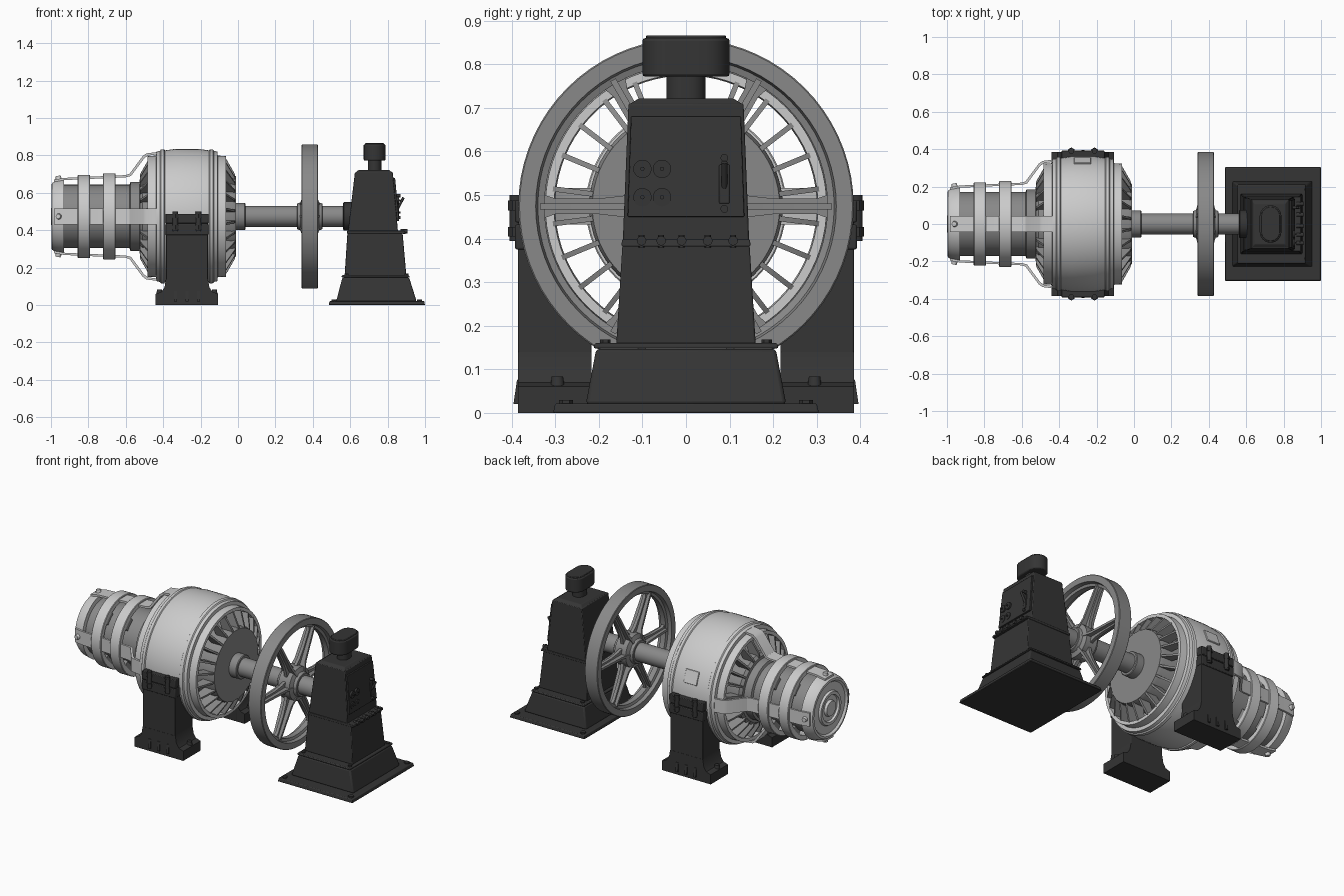
import bpy, bmesh, math
from mathutils import Vector

if "Cube" in bpy.data.objects:
    bpy.data.objects.remove(bpy.data.objects["Cube"])

AX = 0.474            # height of the shaft axis
ORI = (0, 0, AX)


def material(name, v):
    m = bpy.data.materials.new(name)
    m.diffuse_color = (v, v, v, 1)
    m.use_nodes = True
    m.node_tree.nodes["Principled BSDF"].inputs["Base Color"].default_value = m.diffuse_color
    return m


DARK, MID, LIGHT = material("cast_iron", 0.035), material("steel", 0.25), material("painted", 0.55)


def finish(name, bm, mat, loc=(0, 0, 0), rot=0, bevel=0):
    bmesh.ops.remove_doubles(bm, verts=bm.verts, dist=1e-5)
    bmesh.ops.recalc_face_normals(bm, faces=bm.faces)
    me = bpy.data.meshes.new(name)
    bm.to_mesh(me)
    bm.free()
    me.materials.append(mat)
    ob = bpy.data.objects.new(name, me)
    bpy.context.collection.objects.link(ob)
    ob.location, ob.rotation_euler = loc, (rot, 0, 0)
    if bevel:
        b = ob.modifiers.new("bevel", 'BEVEL')
        b.width, b.segments = bevel, 2
    bpy.ops.object.select_all(action='DESELECT')
    bpy.context.view_layer.objects.active = ob
    ob.select_set(True)
    bpy.ops.object.shade_smooth_by_angle(angle=math.radians(32))
    return ob


def lathe(name, prof, mat, closed=False, n=64):
    """Revolve (x, radius) points around the shaft axis."""
    bm = bmesh.new()
    rings = [[bm.verts.new((x, r * math.cos(math.tau * i / n), r * math.sin(math.tau * i / n)))
              for i in range(n)] for x, r in prof]
    pairs = list(zip(rings, rings[1:])) + ([(rings[-1], rings[0])] if closed else [])
    for a, b in pairs:
        for i in range(n):
            j = (i + 1) % n
            bm.faces.new((a[i], a[j], b[j], b[i]))
    if not closed:
        bm.faces.new(rings[0])
        bm.faces.new(rings[-1])
    return finish(name, bm, mat, ORI)


def prism(name, pts, axis, lo, hi, mat, **kw):
    """Extrude a 2D outline along x (pts = y,z), y (pts = x,z) or z (pts = x,y)."""
    def put(p, d):
        return {'x': (d, p[0], p[1]), 'y': (p[0], d, p[1]), 'z': (p[0], p[1], d)}[axis]
    bm = bmesh.new()
    a = [bm.verts.new(put(p, lo)) for p in pts]
    b = [bm.verts.new(put(p, hi)) for p in pts]
    bm.faces.new(a)
    bm.faces.new(b)
    for i in range(len(pts)):
        j = (i + 1) % len(pts)
        bm.faces.new((a[i], a[j], b[j], b[i]))
    return finish(name, bm, mat, **kw)


def frustum(name, lo, hi, mat, bevel=0.004):
    """Tapered block: each end is (x0, x1, half_y, z)."""
    bm = bmesh.new()
    a, b = [[bm.verts.new(p) for p in ((x0, -y, z), (x1, -y, z), (x1, y, z), (x0, y, z))]
            for x0, x1, y, z in (lo, hi)]
    bm.faces.new(a)
    bm.faces.new(b)
    for i in range(4):
        j = (i + 1) % 4
        bm.faces.new((a[i], a[j], b[j], b[i]))
    return finish(name, bm, mat, bevel=bevel)


def rod(name, p, q, r, mat, r2=None, n=12, **kw):
    p, q = Vector(p), Vector(q)
    bm = bmesh.new()
    bmesh.ops.create_cone(bm, cap_ends=True, segments=n, radius1=r, radius2=r if r2 is None else r2, depth=(q - p).length)
    bm.transform((q - p).to_track_quat('Z', 'Y').to_matrix().to_4x4())
    bmesh.ops.translate(bm, verts=bm.verts, vec=(p + q) / 2)
    return finish(name, bm, mat, **kw)


# Shaft and rotor
lathe("shaft", [(-0.6, 0.056), (0.6, 0.056)], MID)
lathe("shaft_collar", [(-0.02, 0.072), (0.036, 0.072), (0.04, 0.068)], MID)
lathe("rotor_drum", [(-0.53, 0.17), (-0.525, 0.2), (-0.51, 0.215), (-0.03, 0.222), (-0.012, 0.215)], MID)

# Stator housing shell
half = [(0.21, 0.303), (0.21, 0.323), (0.165, 0.325), (0.163, 0.346), (0.145, 0.35), (0.14, 0.357), (0.122, 0.359),
        (0.118, 0.353), (0.06, 0.361)]
outer = [(-0.273 - x, r) for x, r in half] + [(-0.273 + x, r) for x, r in reversed(half)]
lathe("stator_housing", outer + [(-0.1, 0.3), (-0.45, 0.3)], LIGHT, closed=True, n=80)
prism("rating_plate", [(-0.32, 0.35), (-0.23, 0.35), (-0.23, 0.367), (-0.32, 0.367)], 'y', -0.04, 0.04,
      LIGHT, loc=ORI, rot=math.radians(-69), bevel=0.003)

# Cooling vanes at both ends
for k in range(24):
    a = math.tau * (k + 0.5) / 24
    for name, s in (("drive_vane", 1), ("commutator_vane", -1)):
        pts = [(-0.27 + s * x, r) for x, r in ((0.255, 0.2), (0.255, 0.225), (0.208, 0.308), (0.16, 0.308), (0.19, 0.2))]
        prism(name, pts, 'y', -0.006, 0.006, MID, loc=ORI, rot=a)

# Commutator, end cap and brush rings
lathe("commutator", [(-0.95, 0.17), (-0.58, 0.17), (-0.575, 0.185), (-0.52, 0.185)], MID)
lathe("end_cap", [(-1.0, 0.03), (-1.0, 0.045), (-0.985, 0.05), (-0.985, 0.078), (-0.998, 0.082), (-0.998, 0.1),
                  (-0.985, 0.105), (-0.985, 0.155), (-0.997, 0.165), (-0.995, 0.178), (-0.975, 0.19),
                  (-0.93, 0.199), (-0.93, 0.16)], LIGHT)
for x0, x1, r in ((-0.857, -0.79, 0.222), (-0.722, -0.655, 0.23)):
    lathe("brush_ring", [(x0, r - 0.03), (x0, r - 0.003), (x0 + 0.003, r), (x1 - 0.003, r), (x1, r - 0.003),
                         (x1, r - 0.03)], LIGHT, closed=True)

# Support straps from end cap to housing
path = [(-0.985, 0.196), (-0.93, 0.206), (-0.6, 0.221), (-0.58, 0.228), (-0.51, 0.322), (-0.49, 0.337), (-0.435, 0.344)]
strap = path + [(x + (0.008 if 0.225 < r < 0.34 else 0), r - 0.012) for x, r in reversed(path)]
for k in range(4):
    a = k * math.pi / 2
    prism("support_strap", strap, 'y', -0.042, 0.042, LIGHT, loc=ORI, rot=a)
    rod("strap_bolt", (-0.957, 0, 0.19), (-0.962, 0, 0.217), 0.018, LIGHT, 0.013, loc=ORI, rot=a)
    for x in (-0.823, -0.688):
        prism("brush_holder", [(x - 0.03, 0.165), (x + 0.03, 0.165), (x + 0.03, 0.2), (x - 0.03, 0.2)],
              'y', -0.035, 0.035, MID, loc=ORI, rot=a + math.pi / 4)

# Flywheel
lathe("flywheel_rim", [(0.34, 0.345), (0.34, 0.382), (0.343, 0.385), (0.424, 0.385), (0.427, 0.382), (0.427, 0.345),
                       (0.405, 0.34), (0.4, 0.325), (0.367, 0.325), (0.362, 0.34)], MID, closed=True, n=72)
lathe("flywheel_hub", [(0.315, 0.066), (0.318, 0.07), (0.335, 0.075), (0.345, 0.1), (0.422, 0.1), (0.432, 0.075),
                       (0.449, 0.07), (0.452, 0.066)], MID)
for k in range(6):
    a = math.pi / 2 + k * math.pi / 3
    prism("spoke_web", [(-0.045, 0.07), (-0.026, 0.13), (-0.018, 0.2), (-0.018, 0.3), (-0.03, 0.335),
                        (0.03, 0.335), (0.018, 0.3), (0.018, 0.2), (0.026, 0.13), (0.045, 0.07)],
          'x', 0.374, 0.393, MID, loc=ORI, rot=a)
    prism("spoke_rib", [(0.33, 0.07), (0.437, 0.07), (0.42, 0.13), (0.41, 0.335), (0.357, 0.335), (0.347, 0.13)],
          'y', -0.007, 0.007, MID, loc=ORI, rot=a)

# Motor legs, clamp lugs and bolts on each side
arc = [(0.352 * math.cos(t), AX + 0.352 * math.sin(t)) for t in [math.radians(-4 - 48 * i / 10) for i in range(11)]]
side = [(0.217, 0), (0.385, 0), (0.385, 0.44)] + arc
foot = [(-0.44, 0), (-0.44, 0.06), (-0.41, 0.07), (-0.393, 0.095), (-0.385, 0.14)]
foot += [(-0.546 - x, z) for x, z in reversed(foot)]
for s in (-1, 1):
    prism("motor_leg", [(s * y, z) for y, z in side], 'x', -0.385, -0.161, DARK, bevel=0.003)
    prism("leg_foot", foot, 'y', s * 0.217, s * 0.386, DARK)
    for x in (-0.335, -0.273, -0.211):
        prism("foot_rib", [(s * 0.38, 0.02), (s * 0.396, 0.02), (s * 0.388, 0.075), (s * 0.38, 0.08)],
              'x', x - 0.008, x + 0.008, DARK)
    for x in (-0.42, -0.126):
        rod("foot_bolt", (x, s * 0.295, 0.045), (x, s * 0.295, 0.084), 0.018, DARK, 0.013)
    for z0, z1 in ((0.375, 0.432), (0.437, 0.488)):
        prism("clamp_lug", [(-0.388, z0), (-0.158, z0), (-0.158, z1), (-0.388, z1)], 'y', s * 0.345, s * 0.392,
              DARK, bevel=0.004)
    for x in (-0.335, -0.211):
        rod("clamp_bolt", (x, s * 0.39, 0.395), (x, s * 0.39, 0.5), 0.015, DARK)
        for z in (0.405, 0.465):
            rod("clamp_nut", (x, s * 0.388, z), (x, s * 0.388, z + 0.022), 0.021, DARK, n=6)

# Bearing pedestal
frustum("base_plate", (0.485, 1.0, 0.305, 0), (0.49, 0.995, 0.3, 0.022), DARK)
frustum("base_block", (0.525, 0.955, 0.23, 0.02), (0.558, 0.915, 0.206, 0.147), DARK, 0.008)
frustum("base_cap", (0.553, 0.918, 0.212, 0.148), (0.555, 0.915, 0.21, 0.16), DARK)
frustum("column_lower", (0.57, 0.9, 0.16, 0.158), (0.585, 0.88, 0.146, 0.385), DARK)
frustum("column_ledge", (0.583, 0.896, 0.148, 0.382), (0.583, 0.892, 0.147, 0.398), DARK, 0.003)
frustum("column_upper", (0.588, 0.855, 0.145, 0.395), (0.625, 0.828, 0.132, 0.71), DARK)
frustum("control_panel", (0.8, 0.862, 0.134, 0.45), (0.8, 0.84, 0.126, 0.68), DARK, 0.002)
frustum("column_top", (0.627, 0.826, 0.13, 0.708), (0.645, 0.808, 0.108, 0.722), DARK, 0.003)
lathe("bearing_boss", [(0.562, 0.07), (0.566, 0.076), (0.66, 0.076)], DARK)


def obround(r, hy):
    pts = []
    for s in (1, -1):
        pts += [(0.73 + s * r * math.cos(math.pi * i / 12), s * (hy - r + r * math.sin(math.pi * i / 12)))
                for i in range(13)]
    return pts


# Oil reservoir on top
prism("reservoir_neck", obround(0.036, 0.045), 'z', 0.715, 0.78, DARK)
prism("reservoir", obround(0.058, 0.1), 'z', 0.772, 0.86, DARK, bevel=0.006)
prism("reservoir_lid", obround(0.05, 0.092), 'z', 0.855, 0.866, DARK, bevel=0.003)

# Controls on the outer face: ledge valves, gauge studs, lever
for y in (-0.102, -0.057, -0.01, 0.05, 0.108):
    rod("ledge_valve", (0.87, y, 0.395), (0.905, y, 0.395), 0.011, DARK)
    rod("ledge_valve_cap", (0.888, y, 0.38), (0.888, y, 0.408), 0.007, DARK)
for y, z in ((-0.1, 0.56), (-0.055, 0.56), (-0.1, 0.495), (-0.055, 0.495)):
    rod("gauge", (0.83, y, z), (0.862, y, z), 0.021, DARK, n=20)
    rod("gauge_stud", (0.85, y, z), (0.868, y, z), 0.005, DARK, n=8)
frustum("lever_slot", (0.82, 0.862, 0.012, 0.48), (0.82, 0.857, 0.012, 0.57), DARK, 0.003).location.y = 0.088
rod("lever", (0.845, 0.088, 0.5), (0.885, 0.088, 0.575), 0.007, DARK)
for z in (0.468, 0.585):
    rod("lever_mount", (0.83, 0.088, z), (0.87, 0.088, z), 0.009, DARK)

# Corner bolts on the pedestal
for x in (0.515, 0.97):
    for y in (-0.275, 0.275):
        rod("base_bolt", (x, y, 0.018), (x, y, 0.03), 0.016, DARK, n=6)
for x in (0.58, 0.9):
    for y in (-0.185, 0.185):
        rod("column_bolt", (x, y, 0.155), (x, y, 0.168), 0.012, DARK, n=6)
